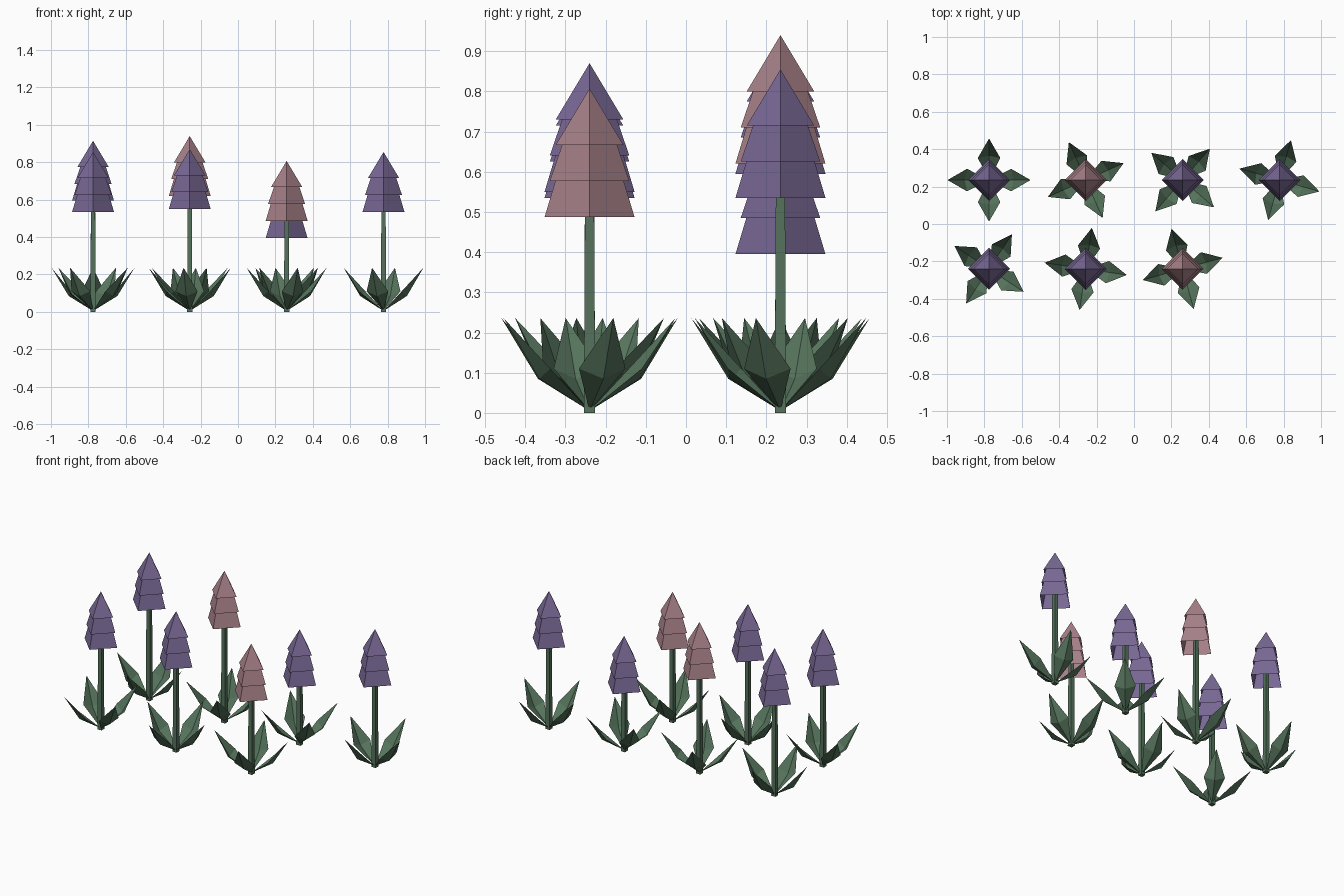
import bpy, bmesh
from math import cos, sin, pi, radians

cube = bpy.data.objects.get("Cube")
if cube:
    bpy.data.objects.remove(cube, do_unlink=True)


def make_material(name, rgb):
    mat = bpy.data.materials.new(name)
    mat.use_nodes = True
    colour = (*rgb, 1)
    mat.diffuse_color = colour
    bsdf = next(n for n in mat.node_tree.nodes if n.type == 'BSDF_PRINCIPLED')
    bsdf.inputs["Base Color"].default_value = colour
    bsdf.inputs["Roughness"].default_value = 0.9
    return mat


green = make_material("leaf green", (0.09, 0.17, 0.105))
purple = make_material("petal purple", (0.19, 0.14, 0.30))
pink = make_material("petal pink", (0.39, 0.22, 0.25))


def finish(name, bm, mat, location):
    mesh = bpy.data.meshes.new(name)
    bm.to_mesh(mesh)
    bm.free()
    mesh.materials.append(mat)
    obj = bpy.data.objects.new(name, mesh)
    obj.location = location
    bpy.context.collection.objects.link(obj)
    return obj


def add_tube(bm, z0, r0, z1, r1, turn, cap=False):
    """Four-sided tapered tube; a zero top radius gives a point."""
    angles = [turn + i * pi / 2 for i in range(4)]
    low = [bm.verts.new((r0 * cos(a), r0 * sin(a), z0)) for a in angles]
    if r1 == 0:
        tip = bm.verts.new((0, 0, z1))
        high = [tip] * 4
    else:
        high = [bm.verts.new((r1 * cos(a), r1 * sin(a), z1)) for a in angles]
    for i in range(4):
        j = (i + 1) % 4
        ring = [low[i], low[j], high[j]]
        if r1:
            ring.append(high[i])
        bm.faces.new(ring)
    if cap:
        bm.faces.new(low[::-1])


def add_leaf(bm, angle):
    """Kinked leaf folded along its middle crease."""
    def point(r, side, z):
        return bm.verts.new((r * cos(angle) - side * sin(angle),
                             r * sin(angle) + side * cos(angle), z))
    root = point(0.0, 0, 0.005)
    keel = point(0.13, 0, 0.085)
    tip = point(0.222, 0, 0.236)
    left = point(0.118, 0.06, 0.11)
    right = point(0.118, -0.06, 0.11)
    for tri in ((root, keel, left), (keel, tip, left),
                (root, right, keel), (keel, right, tip)):
        bm.faces.new(tri)


# Flower tiers: bottom height, bottom radius, top height, top radius
TIERS = ((0.0, 0.112, 0.15, 0.067),
         (0.09, 0.099, 0.21, 0.058),
         (0.18, 0.084, 0.32, 0.0))

# Plants: x, y, flower base height, leaf turn in degrees, petal colour
PLANTS = ((-0.775, 0.235, 0.595, 0, purple),
          (-0.258, 0.235, 0.62, 24, pink),
          (0.26, 0.235, 0.395, 49, purple),
          (0.778, 0.235, 0.535, 74, purple),
          (-0.775, -0.24, 0.535, 56.5, purple),
          (-0.258, -0.24, 0.55, 81.5, purple),
          (0.26, -0.24, 0.487, 15.5, pink))

for x, y, base, turn, petal in PLANTS:
    # Stem
    bm = bmesh.new()
    add_tube(bm, 0, 0.02, base + 0.2, 0.015, pi / 4, cap=True)
    finish("stem", bm, green, (x, y, 0))

    # Rosette of four leaves
    bm = bmesh.new()
    for i in range(4):
        add_leaf(bm, radians(turn + 90 * i))
    finish("leaves", bm, green, (x, y, 0))

    # Stacked flower head
    bm = bmesh.new()
    for z0, r0, z1, r1 in TIERS:
        add_tube(bm, z0, r0, z1, r1, 0)
    finish("flower_head", bm, petal, (x, y, base))
